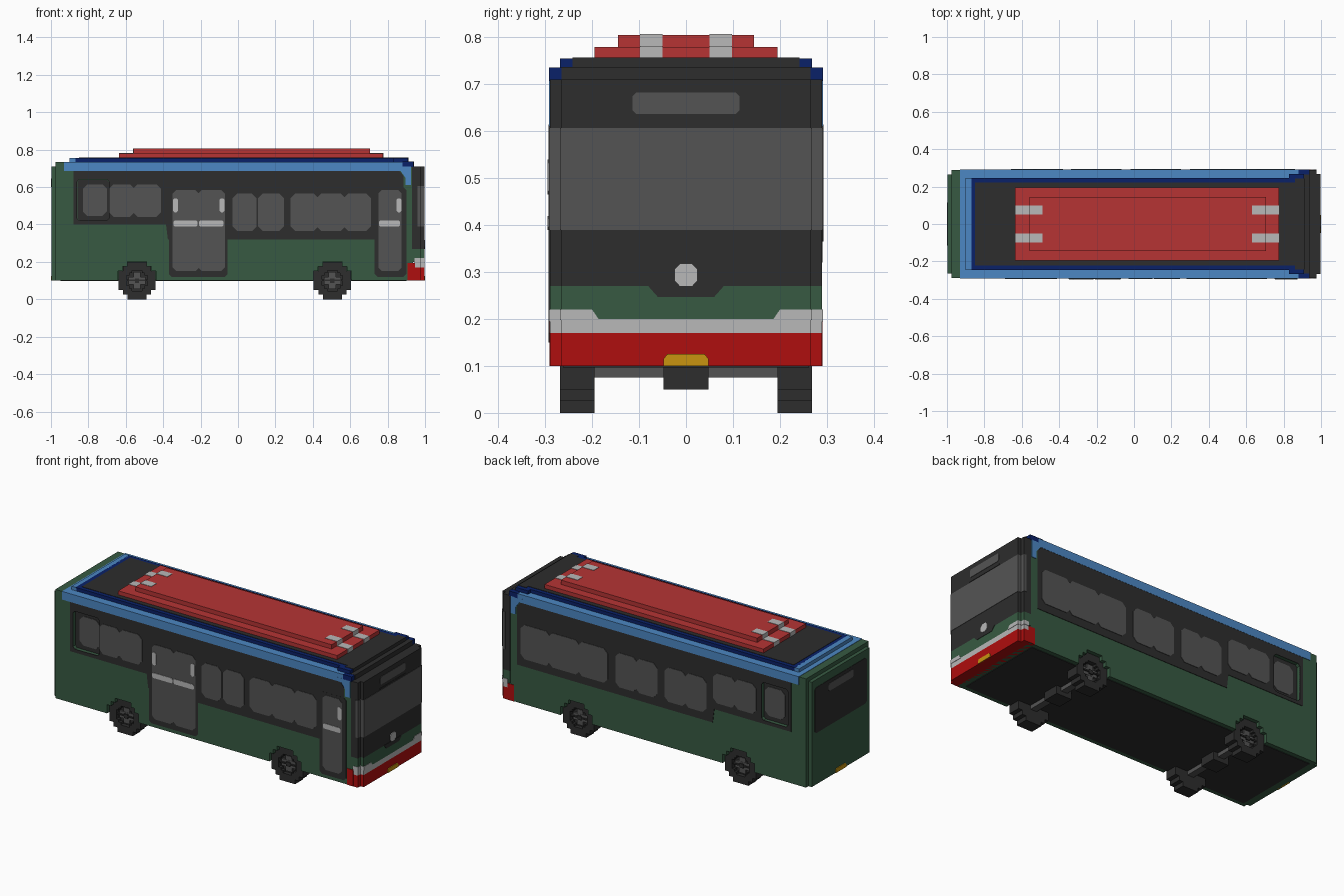
import bpy, bmesh

cube = bpy.data.objects.get("Cube")
if cube:
    bpy.data.objects.remove(cube, do_unlink=True)


def make_material(name, rgb):
    lin = [((c / 255 + 0.055) / 1.055) ** 2.4 if c > 10 else c / 255 / 12.92 for c in rgb]
    m = bpy.data.materials.new(name)
    m.use_nodes = True
    m.diffuse_color = (*lin, 1)
    bsdf = next(n for n in m.node_tree.nodes if n.type == 'BSDF_PRINCIPLED')
    bsdf.inputs["Base Color"].default_value = (*lin, 1)
    bsdf.inputs["Roughness"].default_value = 0.8
    return m


GREEN = make_material("body green", (55, 90, 66))
BLACK = make_material("trim black", (45, 45, 45))
GREY = make_material("glass grey", (84, 84, 84))
SKY = make_material("light blue", (76, 135, 195))
NAVY = make_material("dark blue", (10, 33, 104))
RED = make_material("bumper red", (175, 14, 14))
ROOF = make_material("roof red", (182, 52, 52))
WHITE = make_material("pale grey", (184, 184, 184))
YELLOW = make_material("plate yellow", (200, 148, 16))


def prism(name, pts, axis, a, b, mat):
    """Extrude a 2D outline along an axis from a to b."""
    place = {'x': lambda p, t: (t, p[0], p[1]),
             'y': lambda p, t: (p[0], t, p[1]),
             'z': lambda p, t: (p[0], p[1], t)}[axis]
    bm = bmesh.new()
    lo = [bm.verts.new(place(p, a)) for p in pts]
    hi = [bm.verts.new(place(p, b)) for p in pts]
    bm.faces.new(lo)
    bm.faces.new(hi)
    n = len(pts)
    for i in range(n):
        bm.faces.new((lo[i], lo[(i + 1) % n], hi[(i + 1) % n], hi[i]))
    bmesh.ops.recalc_face_normals(bm, faces=bm.faces)
    me = bpy.data.meshes.new(name)
    bm.to_mesh(me)
    bm.free()
    me.materials.append(mat)
    ob = bpy.data.objects.new(name, me)
    bpy.context.collection.objects.link(ob)
    return ob


def rect(a0, a1, b0, b1, c=0.0):
    """Rectangle outline with optional clipped corners."""
    if not c:
        return [(a0, b0), (a1, b0), (a1, b1), (a0, b1)]
    return [(a0 + c, b0), (a1 - c, b0), (a1, b0 + c), (a1, b1 - c),
            (a1 - c, b1), (a0 + c, b1), (a0, b1 - c), (a0, b0 + c)]


def box(name, x0, x1, y0, y1, z0, z1, mat):
    return prism(name, rect(x0, x1, y0, y1), 'z', z0, z1, mat)


def side(name, pts, mat, layer=1, sides=(-1, 1), base=0.288):
    """Thin plate on the bus flanks."""
    return [prism(f"{name}_{'left' if s > 0 else 'right'}", pts, 'y',
                  s * (base - 0.004), s * (base + 0.0025 * layer), mat) for s in sides]


def cut(target, cutter):
    mod = target.modifiers.new("cut", 'BOOLEAN')
    mod.operation = 'DIFFERENCE'
    mod.solver = 'EXACT'
    mod.object = cutter
    deps = bpy.context.evaluated_depsgraph_get()
    me = bpy.data.meshes.new_from_object(target.evaluated_get(deps))
    target.modifiers.clear()
    target.data = me
    bpy.data.objects.remove(cutter, do_unlink=True)


def stepped_disc(cx, cz, k=1.0):
    q = [(0.1, 0.05), (0.075, 0.05), (0.075, 0.075), (0.05, 0.075), (0.05, 0.1)]
    out = []
    for _ in range(4):
        out += [(cx + k * x, cz + k * z) for x, z in q]
        q = [(-z, x) for x, z in q]
    return out


# Main shell
body = box("body", -0.975, 0.935, -0.288, 0.288, 0.1, 0.733, GREEN)
box("rear_panel", -0.996, -0.97, -0.265, 0.265, 0.1, 0.71, GREEN)
box("floor", -0.95, 0.9, -0.262, 0.262, 0.097, 0.105, BLACK)

# Dark window bands and door surrounds on both flanks
bands = side("window_band", [(-0.88, 0.40), (-0.385, 0.40), (-0.375, 0.32), (0.885, 0.32),
                             (0.885, 0.66), (0.86, 0.69), (-0.88, 0.69)], BLACK)
side("rear_door_surround", rect(-0.37, -0.055, 0.12, 0.4, 0.015), BLACK, 1, (-1,))
side("front_door_surround", rect(0.73, 0.9, 0.12, 0.6, 0.015), BLACK, 1.2, (-1,))

# Recessed rearmost window on each flank
for s, band in zip((-1, 1), bands):
    for target in (body, band):
        cut(target, prism("cutter", rect(-0.86, -0.69, 0.42, 0.64, 0.012), 'y', s * 0.268, s * 0.32, BLACK))
    prism("recess_back", rect(-0.859, -0.691, 0.421, 0.639, 0.012), 'y', s * 0.266, s * 0.270, BLACK)
    prism("recess_window", rect(-0.83, -0.70, 0.445, 0.615, 0.025), 'y', s * 0.266, s * 0.273, GREY)

# Side windows: (x0, x1, z0, z1)
LOW, HIGH = (0.365, 0.565), (0.44, 0.615)
right = [(-0.69, -0.553, HIGH), (-0.562, -0.412, HIGH), (-0.03, 0.10, LOW), (0.108, 0.245, LOW),
         (0.28, 0.43, LOW), (0.42, 0.575, LOW), (0.565, 0.71, LOW)]
left = [(-0.657, -0.515, HIGH), (-0.525, -0.38, HIGH), (-0.336, -0.196, LOW), (-0.206, -0.066, LOW),
        (-0.02, 0.12, LOW), (0.11, 0.25, LOW), (0.30, 0.49, LOW), (0.48, 0.68, LOW), (0.67, 0.86, LOW)]
for s, panes in ((-1, right), (1, left)):
    for x0, x1, (z0, z1) in panes:
        side("window", rect(x0, x1, z0, z1, 0.025), GREY, 2, (s,))

# Door leaves with push bars and handles
for x0, x1, hx in ((-0.35, -0.208, -0.347), (-0.212, -0.07, -0.098), (0.75, 0.875, 0.847)):
    side("door_leaf", rect(x0, x1, 0.15, 0.585, 0.02), GREY, 2, (-1,))
    side("door_bar", rect(x0 + 0.004, x1 - 0.008, 0.39, 0.42, 0.006), WHITE, 3, (-1,))
    side("door_handle", rect(hx, hx + 0.026, 0.465, 0.54, 0.008), WHITE, 3, (-1,))

# Blue shoulder and stepped roof
box("blue_shoulder", -0.93, 0.89, -0.2915, 0.2915, 0.687, 0.735, SKY)
side("blue_pillar", [(0.82, 0.71), (0.82, 0.695), (0.87, 0.685), (0.895, 0.65), (0.895, 0.61),
                     (0.925, 0.61), (0.925, 0.71)], SKY, 1.6)
box("shoulder_front", 0.88, 0.937, -0.292, 0.292, 0.707, 0.736, NAVY)
box("brow", 0.87, 0.94, -0.265, 0.265, 0.6, 0.737, BLACK)
box("roof_rear_edge", -0.9, -0.87, -0.245, 0.245, 0.73, 0.755, SKY)
box("roof_border", -0.875, 0.88, -0.245, 0.245, 0.73, 0.755, NAVY)
box("roof_front_border", 0.83, 0.91, -0.268, 0.268, 0.73, 0.755, NAVY)
box("roof_deck", -0.85, 0.89, -0.222, 0.222, 0.75, 0.757, BLACK)
box("roof_front_deck", 0.86, 0.912, -0.242, 0.242, 0.735, 0.757, BLACK)

# Red roof pod with pale stripes
box("roof_pod_lower", -0.635, 0.775, -0.195, 0.195, 0.75, 0.78, ROOF)
box("roof_pod_upper", -0.56, 0.705, -0.145, 0.145, 0.77, 0.805, ROOF)
for s in (-1, 1):
    y0, y1 = sorted((s * 0.05, s * 0.098))
    for a, b, c, d in ((-0.637, -0.49, -0.562, -0.49), (0.63, 0.777, 0.63, 0.707)):
        box("pod_stripe_lower", a, b, y0, y1, 0.757, 0.782, WHITE)
        box("pod_stripe_upper", c, d, y0, y1, 0.78, 0.807, WHITE)


# Nose built from wrapped slabs
def nose(name, x0, z0, z1, mat, e=0.0):
    half = [(x0, 0.29 + e), (0.975 + e, 0.29 + e), (0.975 + e, 0.266 + e), (0.996 + e, 0.266 + e)]
    return prism(name, [(x, -y) for x, y in half] + half[::-1], 'z', z0, z1, mat)


nose("bumper", 0.905, 0.1, 0.17, RED)
nose("light_strip", 0.945, 0.17, 0.2, WHITE)
nose("nose_panel", 0.93, 0.2, 0.27, GREEN)
nose("nose_upper", 0.93, 0.27, 0.71, BLACK)
nose("windscreen", 0.96, 0.39, 0.607, GREY, 0.002)
side("bumper_corner", rect(0.905, 0.946, 0.1, 0.195), RED, 1.2)
for s in (-1, 1):
    y0, y1 = sorted((s * 0.25, s * 0.292))
    box("headlight_corner", 0.945, 0.977, y0, y1, 0.195, 0.22, WHITE)
    prism("headlight", [(s * 0.185, 0.198), (s * 0.268, 0.198), (s * 0.268, 0.22), (s * 0.2, 0.22)],
          'x', 0.97, 0.998, WHITE)
prism("grille_notch", [(-0.06, 0.247), (0.06, 0.247), (0.082, 0.272), (-0.082, 0.272)], 'x', 0.99, 0.998, BLACK)
prism("round_emblem", rect(-0.025, 0.025, 0.27, 0.318, 0.012), 'x', 0.99, 0.9995, WHITE)
prism("destination_screen", rect(-0.114, 0.114, 0.637, 0.683, 0.008), 'x', 0.99, 0.998, GREY)
prism("screen_ledge", rect(-0.12, 0.12, 0.612, 0.618), 'x', 0.99, 0.998, BLACK)

# Rear window, vent and number plates
prism("rear_window", rect(-0.24, 0.24, 0.40, 0.665, 0.012), 'x', -0.998, -0.99, BLACK)
prism("rear_vent", rect(-0.115, 0.115, 0.60, 0.645, 0.008), 'x', -1.0, -0.99, GREY)
plate = [(-0.048, 0.1), (0.048, 0.1), (0.048, 0.115), (0.04, 0.125), (-0.04, 0.125), (-0.048, 0.115)]
prism("front_plate", plate, 'x', 0.99, 1.0, YELLOW)
prism("rear_plate", plate, 'x', -1.0, -0.99, YELLOW)

# Wheels in cut arches, with hubs and axles
for cx in (-0.54, 0.505):
    for s in (-1, 1):
        cut(body, prism("cutter", stepped_disc(cx, 0.1, 1.02), 'y', s * 0.19, s * 0.32, BLACK))
        wheel = prism("wheel", stepped_disc(cx, 0.1), 'y', s * 0.195, s * 0.268, BLACK)
        cut(wheel, prism("cutter", stepped_disc(cx, 0.1, 0.55), 'y', s * 0.245, s * 0.3, BLACK))
        for w, h in ((0.045, 0.02), (0.02, 0.045)):
            prism("hub_spoke", rect(cx - w, cx + w, 0.1 - h, 0.1 + h), 'y',
                  s * 0.24, s * (0.253 + w * 0.05), GREY)
        prism("hub_cap", rect(cx - 0.012, cx + 0.012, 0.088, 0.112), 'y', s * 0.24, s * 0.262, BLACK)
    box("axle", cx - 0.02, cx + 0.02, -0.2, 0.2, 0.075, 0.115, GREY)
    box("differential", cx - 0.05, cx + 0.05, -0.048, 0.048, 0.05, 0.115, BLACK)
